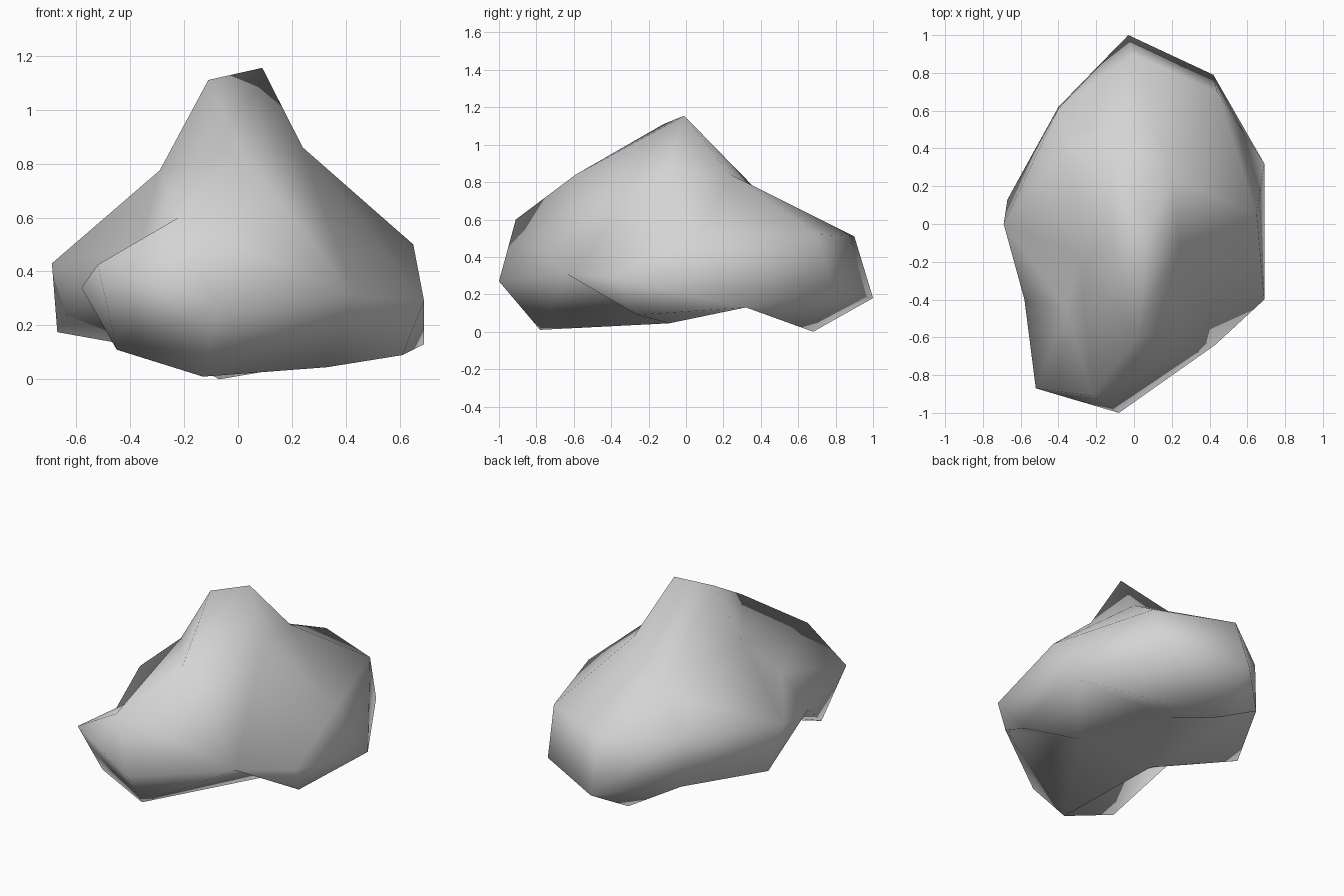
import bpy
import bmesh
from mathutils import Vector

cube = bpy.data.objects.get("Cube")
if cube:
    bpy.data.objects.remove(cube, do_unlink=True)

# Corners of the boulder, grouped by region
regions = {
    "peak": [(.09, -.01, 1.155), (-.11, -.12, 1.11), (.2, .24, .84),
             (.24, -.1, .86)],
    "shoulders": [(.02, -.59, .84), (-.29, -.16, .775), (-.13, .43, .705),
                  (.65, .05, .5), (-.69, 0, .43), (-.58, -.4, .34),
                  (-.36, -.45, .5), (-.33, .43, .65)],
    "front_lobe": [(-.08, -1, .27), (-.22, -.91, .6), (-.52, -.87, .425),
                   (-.45, -.72, .11), (-.13, -.78, .01), (.43, -.64, .31),
                   (.69, -.4, .29)],
    "back_lobe": [(-.03, 1, .18), (-.01, .9, .51), (.44, .7, .52),
                  (.42, .79, .22), (-.4, .62, .19), (-.4, .61, .5),
                  (-.07, .68, 0)],
    "underside": [(.69, .32, .13), (-.02, .3, .145), (.61, -.26, .09),
                  (.33, -.09, .045), (-.25, -.15, .1), (-.67, .13, .175),
                  (-.28, -.45, .2)],
}

CENTRE = Vector((0, 0, .42))
RADII = Vector((.69, 1, .6))


def direction(corner):
    """Direction of a corner on a sphere fitted to the boulder."""
    offset = Vector(corner) - CENTRE
    return Vector([d / r for d, r in zip(offset, RADII)]).normalized()


def join(bm, first, second):
    """Turn the edge that crosses between two corners so it joins them."""
    for edge in bm.edges:
        around = {v for f in edge.link_faces for v in f.verts}
        if around - set(edge.verts) == {first, second}:
            bmesh.ops.rotate_edges(bm, edges=[edge])
            return


def make_stone_material():
    material = bpy.data.materials.new("stone grey")
    material.use_nodes = True
    colour = (.66, .66, .66, 1)
    material.diffuse_color = colour
    shader = next(n for n in material.node_tree.nodes
                  if n.type == "BSDF_PRINCIPLED")
    shader.inputs["Base Color"].default_value = colour
    shader.inputs["Roughness"].default_value = .9
    return material


# Skin the corners as a ball, then move each one out to its real place,
# which keeps the hollows between the lobes
bm = bmesh.new()
verts = {name: [bm.verts.new(direction(c)) for c in corners]
         for name, corners in regions.items()}
bmesh.ops.convex_hull(bm, input=bm.verts[:])
for name, corners in regions.items():
    for vert, corner in zip(verts[name], corners):
        vert.co = corner

# Lower rim of the back lobe and keel of the front lobe
join(bm, verts["underside"][0], verts["back_lobe"][-1])
join(bm, verts["underside"][3], verts["front_lobe"][4])

bmesh.ops.recalc_face_normals(bm, faces=bm.faces[:])
for face in bm.faces:
    face.smooth = True

# Boulder object
mesh = bpy.data.meshes.new("boulder")
bm.to_mesh(mesh)
bm.free()
mesh.materials.append(make_stone_material())
boulder = bpy.data.objects.new("boulder", mesh)
bpy.context.collection.objects.link(boulder)
